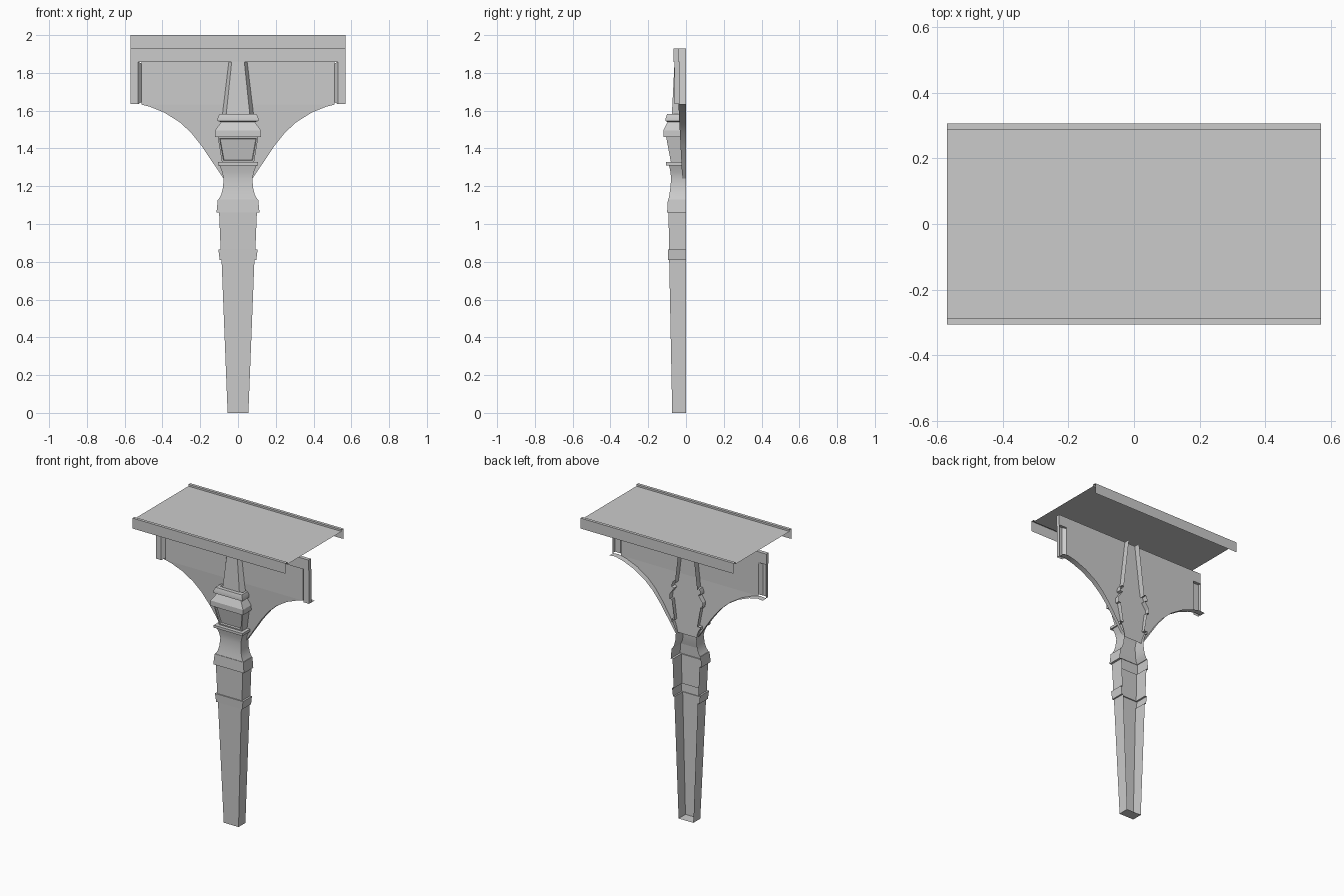
import bpy, bmesh, math

if "Cube" in bpy.data.objects:
    bpy.data.objects.remove(bpy.data.objects["Cube"])


def finish(name, bm, smooth=False):
    bmesh.ops.remove_doubles(bm, verts=bm.verts, dist=1e-5)
    bmesh.ops.recalc_face_normals(bm, faces=bm.faces)
    me = bpy.data.meshes.new(name)
    bm.to_mesh(me)
    bm.free()
    ob = bpy.data.objects.new(name, me)
    bpy.context.collection.objects.link(ob)
    if smooth:
        bpy.ops.object.select_all(action='DESELECT')
        ob.select_set(True)
        bpy.context.view_layer.objects.active = ob
        bpy.ops.object.shade_smooth_by_angle(angle=math.radians(25))
    return ob


def loft(bm, rings):
    """Skin consecutive open polylines; returns faces per band."""
    rows = [[bm.verts.new(p) for p in r] for r in rings]
    return [[bm.faces.new((a[i], a[i + 1], b[i + 1], b[i]))
             for i in range(len(a) - 1)] for a, b in zip(rows, rows[1:])]


def mirror(ob):
    m = ob.modifiers.new("mirror", 'MIRROR')
    m.use_axis = (True, False, False)
    return ob


def web_y(z):
    """The web leans back slightly towards the bottom of the arch."""
    return -.04 + .02 * max(0, min(1, (1.632 - z) / .392))


# Shelf: thin channel with flat rims, open at the ends
prof = [(-.307, 1.93), (-.307, 2), (-.287, 2), (-.287, 1.988),
        (.287, 1.988), (.287, 2), (.307, 2), (.307, 1.93)]
bm = bmesh.new()
loft(bm, [[(x, y, z) for y, z in prof] for x in (-.57, .57)])
finish("shelf", bm)

# Beam under the shelf
bm = bmesh.new()
bmesh.ops.create_cube(bm, size=1)
for v in bm.verts:
    v.co = (v.co.x * 1.14, -.0525 + v.co.y * .025, 1.894 + v.co.z * .072)
finish("beam", bm)

# Post: half-depth rectangular shell, open at the back (z, half width, front depth)
post = [(0, .055, .073), (.81, .087, .089), (.81, .097, .094), (.865, .104, .096),
        (.865, .092, .089), (1.06, .1, .093), (1.06, .114, .1), (1.13, .107, .096),
        (1.13, .103, .093), (1.155, .089, .088), (1.19, .08, .083), (1.24, .076, .079),
        (1.275, .084, .082), (1.31, .098, .09), (1.31, .107, .105), (1.327, .107, .105),
        (1.327, .085, .08), (1.46, .107, .105), (1.46, .121, .12), (1.495, .121, .12),
        (1.54, .09, .098), (1.545, .108, .108), (1.56, .108, .108),
        (1.582, .098, .1), (1.582, .083, .07)]
bm = bmesh.new()
bands = loft(bm, [[(-w, 0, z), (-w, -d, z), (w, -d, z), (w, 0, z)] for z, w, d in post])
lantern = bands[16][1]
bm.faces.new([v for v in bm.verts[:] if v.co.z < .001])
bm.normal_update()
bmesh.ops.inset_region(bm, faces=[lantern], thickness=.013)
bmesh.ops.inset_region(bm, faces=[lantern], thickness=.004)
for v in lantern.verts:
    v.co.y += .012
finish("post", bm, True)

# Tapered upper neck with slanted sides, running back past the web
bm = bmesh.new()
loft(bm, [[(-o, 0, z), (-o, -.04, z), (-i, -d, z), (i, -d, z), (o, -.04, z), (o, 0, z)]
          for z, o, i, d in ((1.575, .083, .063, .075), (1.93, .04, .026, .057))])
finish("upper_neck", bm)

# Bracket web: flat upper field plus the lower field down to the arch tip
arch = [(.57, 1.632), (.53, 1.636), (.47, 1.622), (.39, 1.59), (.31, 1.54),
        (.25, 1.485), (.19, 1.41), (.13, 1.32), (.076, 1.24)]
bm = bmesh.new()
upper = [(.512, 1.632), (0, 1.632), (0, 1.93), (.512, 1.93)]
for outline in (upper, [(.512, 1.632)] + arch[2:] + [(0, 1.24), (0, 1.632)]):
    bm.faces.new([bm.verts.new((x, web_y(z), z)) for x, z in outline])
mirror(finish("bracket_web", bm))

# Soffit flange along the arch
bm = bmesh.new()
loft(bm, [[(x, web_y(z), z), (x, 0, z)] for x, z in arch])
mirror(finish("arch_soffit", bm, True))

# End pilasters, hollow at the back
bm = bmesh.new()
loft(bm, [[(.512, -.04, z + s), (.53, -.06, z), (.57, -.06, z), (.57, -.035, z)]
          for z, s in ((1.634, .01), (1.86, -.01))])
mirror(finish("end_pilaster", bm))
